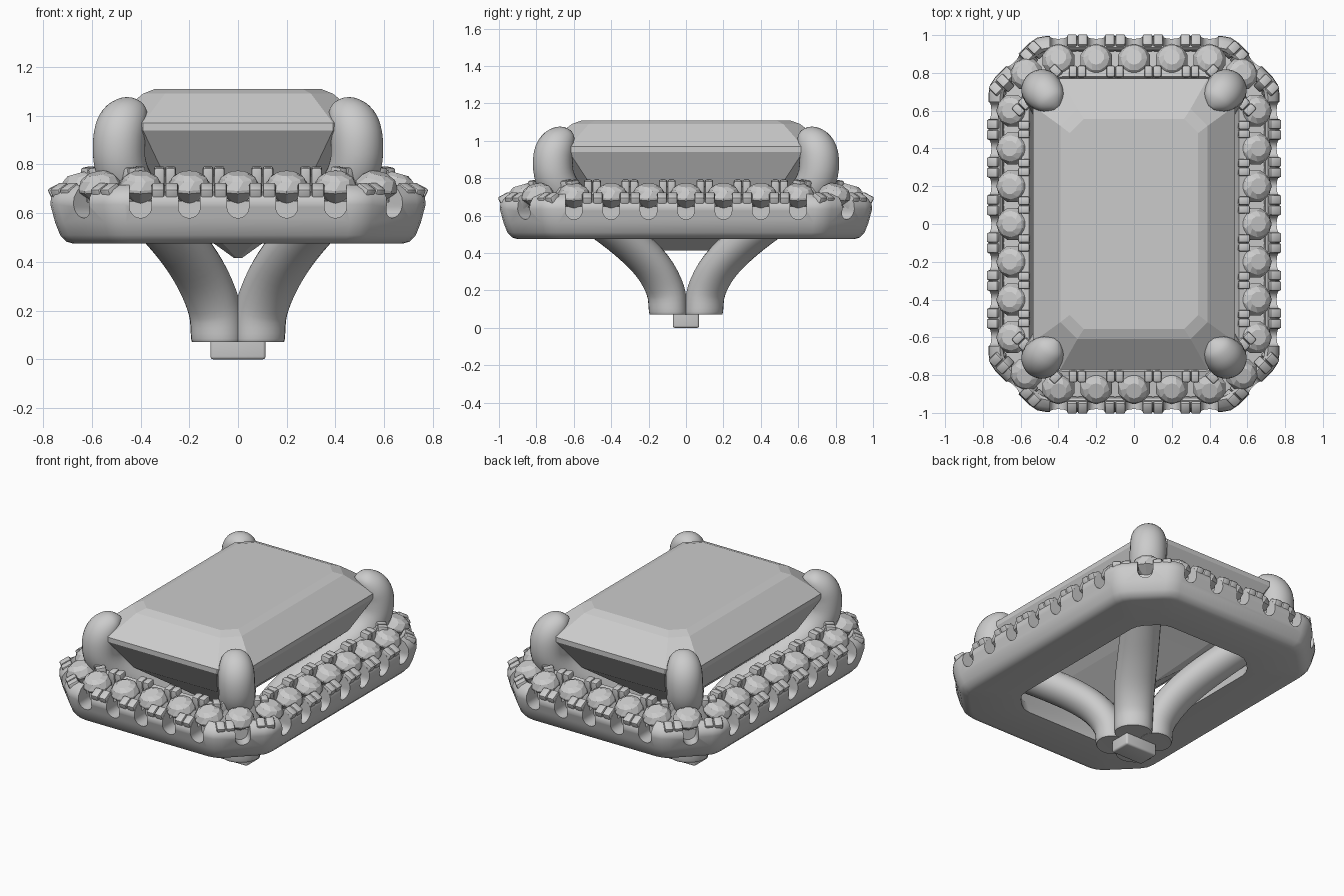
import bpy, bmesh, math
from mathutils import Vector, Matrix

if "Cube" in bpy.data.objects:
    bpy.data.objects.remove(bpy.data.objects["Cube"])


def finish(bm, name, smooth=None):
    bmesh.ops.recalc_face_normals(bm, faces=bm.faces)
    me = bpy.data.meshes.new(name)
    bm.to_mesh(me)
    bm.free()
    ob = bpy.data.objects.new(name, me)
    bpy.context.collection.objects.link(ob)
    if smooth:
        shade(ob, smooth)
    return ob


def shade(ob, angle):
    bpy.ops.object.select_all(action='DESELECT')
    ob.select_set(True)
    bpy.context.view_layer.objects.active = ob
    bpy.ops.object.shade_smooth_by_angle(angle=math.radians(angle))


def loft(bm, rings, closed=False):
    """Skin a list of equal-length point rings; cap the ends or close the loop."""
    vs = [[bm.verts.new(p) for p in r] for r in rings]
    n = len(vs[0])
    pairs = list(zip(vs, vs[1:])) + ([(vs[-1], vs[0])] if closed else [])
    for a, b in pairs:
        for i in range(n):
            j = (i + 1) % n
            bm.faces.new((a[i], a[j], b[j], b[i]))
    if not closed:
        bm.faces.new(vs[0])
        bm.faces.new(vs[-1])


def octagon(hx, hy, c, z):
    pts = [(hx, c - hy), (hx, hy - c), (hx - c, hy), (c - hx, hy),
           (-hx, hy - c), (-hx, c - hy), (c - hx, -hy), (hx - c, -hy)]
    return [Vector((x, y, z)) for x, y in pts]


def soften(pts, r):
    """Replace each corner by a three-point fillet."""
    out = []
    for i, p in enumerate(pts):
        a = p + (pts[i - 1] - p).normalized() * r
        b = p + (pts[(i + 1) % len(pts)] - p).normalized() * r
        out += [a, (a + b) / 4 + p / 2, b]
    return out


def place(x, y, z, ang, tilt=0):
    return (Matrix.Translation((x, y, z)) @ Matrix.Rotation(ang, 4, 'Z')
            @ Matrix.Rotation(math.radians(tilt), 4, 'Y'))


# Centre stone: emerald cut with stepped crown and pavilion
bm = bmesh.new()
loft(bm, [octagon(hx, hy, c, z) for z, hx, hy, c in [
    (1.11, .34, .556, .075), (1.09, .39, .61, .09), (.97, .535, .77, .145),
    (.94, .535, .77, .145), (.75, .44, .64, .14), (.57, .23, .40, .08),
    (.415, .015, .2, .01)]])
finish(bm, "centre_stone")

# Stations around the halo: position on the stone line and outward angle
PX, PY = .645, .87
stones, claws = [], []
for s in (1, -1):
    end = math.pi / 2 * s
    side = 0 if s > 0 else math.pi
    stones += [(.2 * i, s * PY, end) for i in range(-2, 3)]
    stones += [(s * PX, .2 * i, side) for i in range(-3, 4)]
    claws += [(x, s * PY, end) for x in (-.3, -.1, .1, .3)]
    claws += [(s * PX, y, side) for y in (-.5, -.3, -.1, .1, .3, .5)]
    for t in (1, -1):
        diag = math.atan2(t, s)
        stones.append((s * .57, t * .795, diag))
        claws += [(s * .475, t * .84, diag), (s * .64, t * .665, diag)]

# Halo ring: channel profile swept round an octagon
bm = bmesh.new()
profile = [(-.22, .475), (.03, .475), (.06, .483), (.085, .51), (.105, .56),
           (.125, .635), (.122, .665), (.10, .695), (.065, .715), (.05, .70),
           (.045, .645), (-.04, .655), (-.05, .75), (-.09, .76),
           (-.115, .70), (-.21, .54)]
loft(bm, [soften(octagon(PX + d, PY + d, max(.12, .18 + .586 * d), z), .05)
          for d, z in profile], closed=True)
halo = finish(bm, "halo_ring")

# U-shaped scallops cut in the outer rail below every small stone
bm = bmesh.new()
u = [(.045, .82), (-.045, .82)] + [
    (-.045 * math.cos(a), .625 - .045 * math.sin(a))
    for a in [math.pi * k / 10 for k in range(11)]]
for x, y, ang in stones:
    m = place(x, y, 0, ang)
    loft(bm, [[m @ Vector((d, w, z)) for w, z in u] for d in (.012, .22)])
cutter = finish(bm, "scallop_cutter")
cutter.hide_render = True
mod = halo.modifiers.new("scallops", 'BOOLEAN')
mod.operation, mod.object, mod.solver = 'DIFFERENCE', cutter, 'EXACT'
bpy.context.view_layer.objects.active = halo
bpy.ops.object.modifier_apply(modifier=mod.name)
bpy.data.objects.remove(cutter)
shade(halo, 32)

# Small faceted halo stones, tilted outward
bm = bmesh.new()
for x, y, ang in stones:
    m = place(x, y, .715, ang, 16)
    rings = []
    for r, z, off in [(.042, .05, 0), (.07, .033, .5), (.088, 0, 0),
                      (.088, -.012, 0), (.006, -.095, 0)]:
        rings.append([m @ Vector((r * math.cos((k + off) * math.tau / 10),
                                  r * math.sin((k + off) * math.tau / 10), z))
                      for k in range(10)])
    loft(bm, rings)
finish(bm, "halo_stones")

# Split claws between the stones: an outer and an inner pair at each station
bm = bmesh.new()
for x, y, ang in claws:
    m = place(x, y, 0, ang)
    for d, z, size, gap, tilt in [(.088, .675, (.068, .052, .085), .028, 28),
                                  (-.068, .74, (.062, .044, .10), .023, 8)]:
        for s in (1, -1):
            bmesh.ops.create_cube(bm, size=1, matrix=m @ place(d, s * gap, z, 0, tilt)
                                  @ Matrix.Diagonal((*size, 1)))
bmesh.ops.bevel(bm, geom=list(bm.edges), offset=.01, segments=2, profile=.5,
                affect='EDGES')
finish(bm, "halo_claws", 40)

# Corner prongs: x, y, z, sideways radius, thickness radius
path = [(.085, .095, .072, .105, .09), (.086, .096, .085, .112, .096),
        (.095, .11, .20, .115, .096), (.145, .18, .33, .12, .095),
        (.225, .305, .455, .12, .095), (.335, .47, .58, .115, .095),
        (.44, .635, .70, .11, .10), (.483, .70, .80, .108, .105),
        (.488, .712, .90, .108, .106), (.474, .695, .965, .104, .10),
        (.45, .665, 1.005, .09, .08), (.428, .638, 1.022, .066, .052),
        (.408, .615, 1.03, .02, .015)]


def smooth_path(pts, steps=4):
    """Catmull-Rom interpolation of position and radii."""
    out = []
    for i in range(len(pts) - 1):
        q = [pts[max(i - 1, 0)], pts[i], pts[i + 1], pts[min(i + 2, len(pts) - 1)]]
        for k in range(steps):
            t = k / steps
            out.append([.5 * (2 * b + (c - a) * t + (2 * a - 5 * b + 4 * c - d) * t * t
                              + (3 * b - a - 3 * c + d) * t ** 3) for a, b, c, d in zip(*q)])
    return out + [list(pts[-1])]


line = smooth_path(path)
for name, sx, sy in [("back_right", 1, 1), ("back_left", -1, 1),
                     ("front_right", 1, -1), ("front_left", -1, -1)]:
    lat = Vector((-.80, .60, 0))
    rings = []
    for i, (x, y, z, a, b) in enumerate(line):
        p, q = line[max(i - 1, 0)], line[min(i + 1, len(line) - 1)]
        tan = (Vector(q[:3]) - Vector(p[:3])).normalized()
        if i < 6:
            tan = Vector((0, 0, 1))
        nor = tan.cross(lat).normalized()
        ring = []
        for k in range(24):
            t = math.tau * k / 24
            v = Vector((x, y, z)) + lat * a * math.cos(t) + nor * b * math.sin(t)
            ring.append(Vector((v.x * sx, v.y * sy, v.z)))
        rings.append(ring)
    bm = bmesh.new()
    loft(bm, rings)
    finish(bm, name + "_prong", 45)

# Locating foot under the joined prongs
bm = bmesh.new()
bmesh.ops.create_cube(bm, size=1, matrix=Matrix.Translation((0, 0, .07))
                      @ Matrix.Diagonal((.226, .14, .14, 1)))
bmesh.ops.bevel(bm, geom=list(bm.edges), offset=.012, segments=3, profile=.5,
                affect='EDGES')
finish(bm, "foot", 40)
